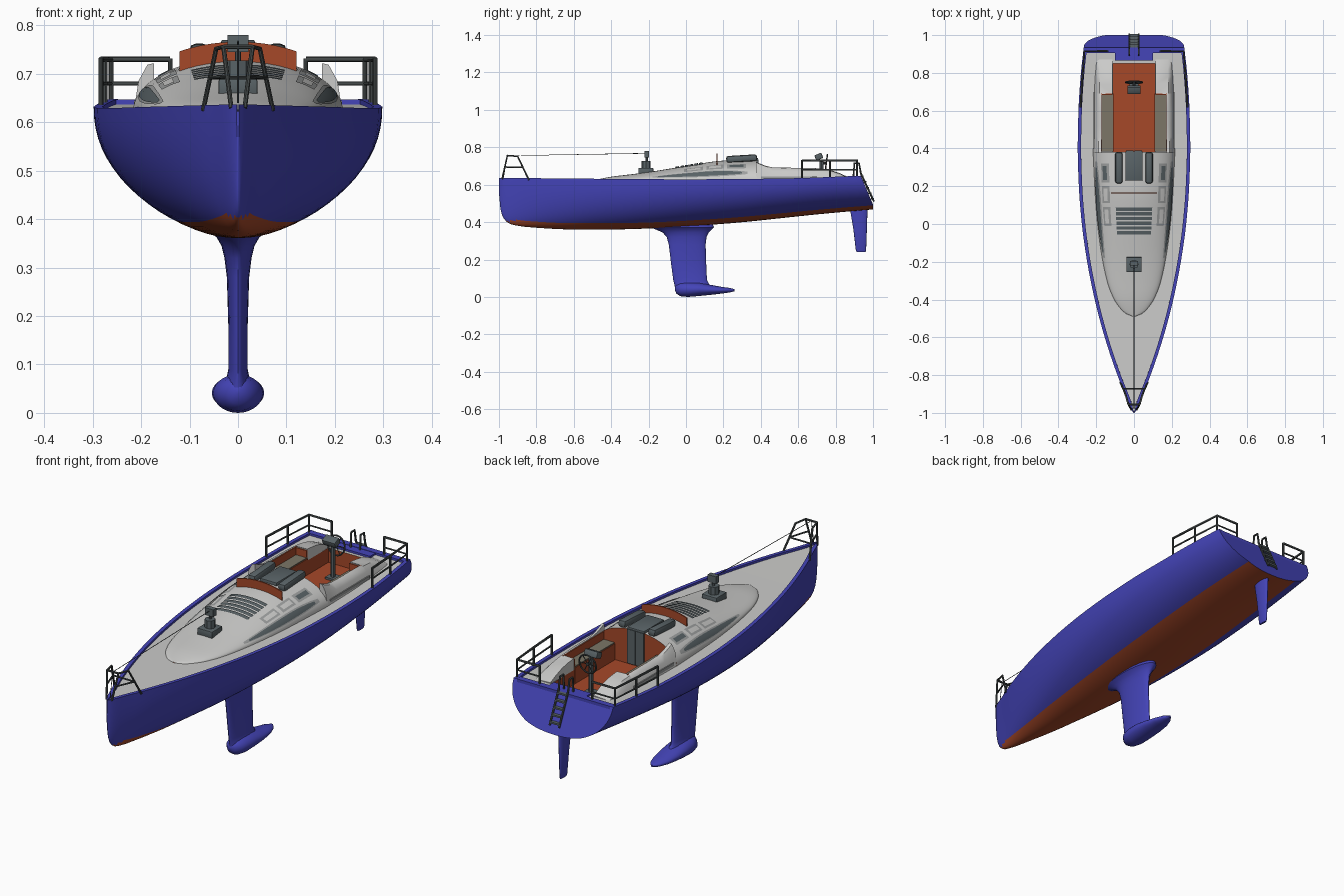
import bpy, bmesh, math
from mathutils import Vector, Matrix

if "Cube" in bpy.data.objects:
    bpy.data.objects.remove(bpy.data.objects["Cube"])

def mat(name, r, g, b):
    m = bpy.data.materials.new(name)
    m.diffuse_color = (r, g, b, 1)
    m.use_nodes = True
    m.node_tree.nodes["Principled BSDF"].inputs["Base Color"].default_value = m.diffuse_color
    return m

BLUE = mat("hull_blue", .058, .058, .48)
ORANGE = mat("burnt_orange", .38, .065, .022)
WHITE = mat("deck_grey_white", .60, .60, .59)
GREY = mat("fitting_grey", .10, .125, .135)
RAIL = mat("rail_dark_grey", .06, .07, .07)
FRAME = mat("window_frame_grey", .34, .35, .35)
TEAK = mat("seat_teak", .20, .18, .135)

def lookup(table, x):
    """Smooth interpolation through (x, value) pairs."""
    if x <= table[0][0]: return table[0][1]
    if x >= table[-1][0]: return table[-1][1]
    i = next(k for k in range(len(table) - 1) if table[k + 1][0] >= x)
    sl = lambda k: (table[k+1][1] - table[k][1]) / (table[k+1][0] - table[k][0])
    tang = lambda k: 0 if sl(k-1) * sl(k) <= 0 else 2 * sl(k-1) * sl(k) / (sl(k-1) + sl(k))
    (x0, v0), (x1, v1) = table[i], table[i + 1]
    m0 = tang(i) if i > 0 else sl(0)
    m1 = tang(i + 1) if i + 2 < len(table) else sl(i)
    d = x1 - x0
    t = (x - x0) / d
    return ((2*t**3 - 3*t*t + 1) * v0 + (t**3 - 2*t*t + t) * d * m0
            + (3*t*t - 2*t**3) * v1 + (t**3 - t*t) * d * m1)

def finish(name, bm, mats, smooth=True, face=None):
    bmesh.ops.remove_doubles(bm, verts=bm.verts, dist=1e-5)
    bmesh.ops.recalc_face_normals(bm, faces=bm.faces)
    if face is not None:  # open sheet: turn it towards the given direction
        if sum((f.normal * f.calc_area() for f in bm.faces), Vector()).dot(Vector(face)) < 0:
            bmesh.ops.reverse_faces(bm, faces=bm.faces)
    me = bpy.data.meshes.new(name)
    bm.to_mesh(me)
    bm.free()
    ob = bpy.data.objects.new(name, me)
    bpy.context.collection.objects.link(ob)
    for m in mats: me.materials.append(m)
    if smooth:
        bpy.ops.object.select_all(action='DESELECT')
        ob.select_set(True)
        bpy.context.view_layer.objects.active = ob
        bpy.ops.object.shade_smooth_by_angle(angle=math.radians(40))
    return ob

def loft(name, rows, mats, closed=False, caps=(0, 0), face=None, rule=None, cap_mat=0):
    """Skin rows of points; caps = close first/last row."""
    bm = bmesh.new()
    vs = [[bm.verts.new(p) for p in r] for r in rows]
    n = len(rows[0])
    for i in range(len(rows) - 1):
        for j in range(n if closed else n - 1):
            k = (j + 1) % n
            f = bm.faces.new((vs[i][j], vs[i][k], vs[i+1][k], vs[i+1][j]))
            if rule: f.material_index = rule(f.calc_center_median(), j)
    for on, r in zip(caps, (vs[0], vs[-1])):
        if on: bm.faces.new(r).material_index = cap_mat
    return finish(name, bm, mats, True, face)

def box(name, lo, hi, m, bevel=0.0, rot=0):
    bm = bmesh.new()
    c = (Vector(lo) + Vector(hi)) / 2
    s = Vector(hi) - Vector(lo)
    bmesh.ops.create_cube(bm, size=1, matrix=Matrix.Translation(c) @ Matrix.Rotation(rot, 4, 'X') @ Matrix.Diagonal((*s, 1)))
    if bevel: bmesh.ops.bevel(bm, geom=bm.edges[:], offset=bevel, segments=2, affect='EDGES', profile=.5)
    return finish(name, bm, [m], bool(bevel))

def tube(name, pts, r, m=RAIL, cyclic=False):
    cu = bpy.data.curves.new(name, 'CURVE')
    cu.dimensions, cu.bevel_depth, cu.bevel_resolution, cu.use_fill_caps = '3D', r, 2, True
    sp = cu.splines.new('POLY')
    sp.points.add(len(pts) - 1)
    for p, q in zip(sp.points, pts): p.co = (*q, 1)
    sp.use_cyclic_u = cyclic
    tmp = bpy.data.objects.new(name, cu)
    bpy.context.collection.objects.link(tmp)
    me = bpy.data.meshes.new_from_object(tmp.evaluated_get(bpy.context.evaluated_depsgraph_get()))
    bpy.data.objects.remove(tmp)
    bm = bmesh.new()
    bm.from_mesh(me)
    return finish(name, bm, [m])

# ---- hull: superellipse sections along the length, with toe rail lip
BEAM = [(-1, .003), (-.98, .016), (-.9, .048), (-.8, .088), (-.6, .155), (-.4, .208), (-.2, .248),
        (0, .276), (.2, .292), (.4, .298), (.6, .294), (.8, .281), (.935, .266)]
KEEL = [(-1, .56), (-.992, .47), (-.975, .42), (-.94, .39), (-.85, .374), (-.6, .361), (-.4, .361),
        (-.2, .366), (.2, .391), (.6, .431), (.935, .468)]
SHEER = [(-1, .637), (-.5, .632), (0, .629), (.5, .633), (.935, .648)]
beam = lambda y: lookup(BEAM, y)
sheer = lambda y: lookup(SHEER, y)
inner = lambda y: max(beam(y) - .018, beam(y) * .35)
deck_z = lambda y: sheer(y) - .01

def hull_row(y):
    b, zs, zk = beam(y), sheer(y), lookup(KEEL, y)
    rake = .066 * max(0, (y - .6) / .335) ** 2
    row = []
    for d in range(-90, 91, 5):
        a = math.radians(d)
        x = b * math.copysign(abs(math.sin(a)) ** .91, a)
        t = max(0, math.cos(a)) ** .91
        row.append((x, y + rake * min(1, t * 1.15), zs - (zs - zk) * t))
    q = inner(y)
    return [(-q, y, deck_z(y) - .005), (-q, y, zs)] + row + [(q, y, zs), (q, y, deck_z(y) - .005)]

ys = [-1, -.997, -.992, -.985, -.975, -.96, -.94] + [-.91 + 1.845 * i / 44 for i in range(45)]
loft("hull", [hull_row(y) for y in ys], [BLUE, ORANGE], caps=(1, 1),
     rule=lambda c, j: 1 if 14 <= j < 26 and (c.y > -.9 or c.z < .405) else 0)
box("stern_rim", (-.255, .905, .62), (.255, .934, .647), BLUE)

# ---- deck with an opening for the cockpit
bm = bmesh.new()
dy = [-.99 + 1.37 * i / 30 for i in range(31)] + [.38 + .47 * i / 10 for i in range(1, 11)] + [.92]
for y0, y1 in zip(dy, dy[1:]):
    cut = .379 < y0 < .84
    xs = lambda y: [-inner(y), -min(.112, inner(y) * .6), min(.112, inner(y) * .6), inner(y)]
    for k in range(3):
        if cut and k == 1: continue
        bm.faces.new([bm.verts.new((x, y, deck_z(y))) for x, y in
                      ((xs(y0)[k], y0), (xs(y0)[k+1], y0), (xs(y1)[k+1], y1), (xs(y1)[k], y1))])
finish("deck", bm, [WHITE], face=(0, 0, 1))

# ---- cabin trunk: half-ellipse sections, orange aft bulkhead
CAB_W = [(-.49, .004), (-.475, .042), (-.44, .078), (-.4, .105), (-.3, .143), (-.1, .181), (.1, .202), (.38, .217)]
CAB_H = [(-.49, .004), (-.4, .022), (-.3, .034), (-.2, .047), (0, .079), (.2, .108), (.38, .114)]
Z0 = .621
def cabin(y, deg, off=0.0):
    a = math.radians(deg)
    return ((lookup(CAB_W, y) + off) * math.cos(a), y, Z0 + (lookup(CAB_H, y) + off) * math.sin(a))
cy = [-.49, -.485, -.475, -.46, -.44] + [-.41 + .79 * i / 28 for i in range(29)]
loft("cabin", [[cabin(y, d) for d in range(0, 181, 6)] for y in cy], [WHITE, ORANGE], caps=(1, 1), cap_mat=1)

def patch(name, y0, y1, a0, a1, m, off=.003, lens=False):
    """Thin plate lying on the cabin surface."""
    rows = []
    for i in range(13):
        y = y0 + (y1 - y0) * i / 12
        k = math.sin(math.pi * (.04 + .92 * i / 12)) ** .5 if lens else 1
        mid, half = (a0 + a1) / 2, (a1 - a0) / 2 * k
        rows.append([cabin(y, mid - half + 2 * half * j / 10, off) for j in range(11)])
    d = math.radians((a0 + a1) / 2)
    loft(name, rows, [m], face=(math.cos(d), 0, math.sin(d)))

for side in (0, 1):
    ang = lambda a, b: (180 - b, 180 - a) if side else (a, b)
    tag = "right" if side == 0 else "left"
    patch(f"long_window_frame_{tag}", -.18, .33, *ang(12, 32), FRAME, .002, True)
    patch(f"long_window_{tag}", -.15, .30, *ang(15, 29), GREY, .004, True)
    for n, (p, q) in enumerate(((-.01, .09), (.11, .2), (.22, .32))):
        patch(f"upper_window_frame_{tag}_{n}", p, q, *ang(36, 52), FRAME, .002)
        patch(f"upper_window_{tag}_{n}", p + .012, q - .012, *ang(40, 48), WHITE if n < 2 else GREY, .004)
for i in range(6):  # slatted roof hatch
    patch(f"roof_hatch_slat_{i}", -.055 + .025 * i, -.037 + .025 * i, 62, 118, GREY, .005)

# ---- orange visor arch standing on the roof
rows = []
for d in range(54, 127, 4):
    x, _, z = cabin(.165, d)
    rows.append([(x, .162, z - .005), (x, .168, z - .005), (x, .168, z + .04), (x, .162, z + .04)])
loft("visor_arch", rows, [ORANGE], closed=True, caps=(1, 1))

# ---- companionway hatch, side rolls and door
box("sliding_hatch", (-.045, .23, .725), (.045, .385, .744), GREY, .004)
for s in (-1, 1):
    box("hatch_roll", (s * .08 - .02, .215, .722), (s * .08 + .02, .38, .758), GREY, .012, .06)
for s in (-1, 1):
    box("cabin_door", (s * .0225 - .021, .38, .57), (s * .0225 + .021, .388, .735), GREY)

# ---- cockpit well (open box), seats and coamings
bm = bmesh.new()
bmesh.ops.create_cube(bm, size=1, matrix=Matrix.Translation((0, .615, .6)) @ Matrix.Diagonal((.224, .47, .07, 1)))
bmesh.ops.delete(bm, geom=[f for f in bm.faces if f.calc_center_median().z > .63], context='FACES')
finish("cockpit_well", bm, [ORANGE], False, (0, 0, 1))
COAM = [(.375, .722), (.41, .707), (.46, .693), (.7, .688), (.78, .676), (.87, .64)]
for s in (-1, 1):
    box("cockpit_seat", (s * .142 - .03, .385, .62), (s * .142 + .03, .69, .65), TEAK)
    box("seat_front", (s * .112 - .003, .385, .57), (s * .112 + .003, .69, .645), ORANGE)
    box("seat_back", (s * .172 - .003, .385, .64), (s * .172 + .003, .692, .688), ORANGE)
    box("seat_end", (s * .143 - .03, .684, .64), (s * .143 + .03, .69, .684), ORANGE)
    rows = []
    for y in (.375, .40, .43, .46, .52, .6, .688, .692, .74, .78, .82, .87):
        h, xi = lookup(COAM, y), .173 if y < .69 else .115
        w = .217 - .01 * max(0, (y - .6) / .27)
        rows.append([(s * x, y, z) for x, z in ((xi, .615), (xi, h), (w - .03, h - .003),
                                               (w - .012, h - .35 * (h - .62)), (w, .615))])
    loft("coaming", rows, [WHITE], closed=True, caps=(1, 1))
    box("coaming_trim", (s * .212 - .003, .4, .63), (s * .212 + .003, .7, .645), FRAME)
box("stern_locker", (-.1, .865, .632), (.1, .905, .645), BLUE)

# ---- steering pedestal and wheel
box("pedestal_base", (-.025, .70, .565), (.025, .75, .575), GREY)
tube("pedestal", [(0, .725, .57), (0, .725, .735)], .011, GREY)
box("instrument_box", (-.035, .69, .735), (.035, .73, .765), GREY, .004, .4)
ring = [(.045 * math.cos(t * math.pi / 12), .75 + .006 * math.sin(t * math.pi / 12),
         .715 + .045 * math.sin(t * math.pi / 12)) for t in range(24)]
tube("steering_wheel", ring, .004, RAIL, True)
for k in range(0, 24, 4):
    tube("wheel_spoke", [(0, .75, .715), ring[k]], .002)
tube("wheel_hub", [(0, .72, .715), (0, .755, .715)], .007)

# ---- mast foot and forestay
box("mast_step", (-.04, -.255, .655), (.04, -.175, .690), GREY, .004)
tube("mast_collar", [(0, -.213, .68), (0, -.213, .728)], .024, GREY)
tube("mast_post", [(0, -.21, .72), (0, -.21, .76)], .006, GREY)
box("mast_head", (-.022, -.221, .745), (.022, -.197, .780), GREY)
tube("forestay", [(0, -.975, .64), (0, -.957, .755), (0, -.21, .768)], .0016)

# ---- bow pulpit and stern rails
for s in (-1, 1):
    tube("pulpit_side", [(s * .072, -.84, .625), (s * .045, -.90, .752), (s * .03, -.955, .756),
                         (s * .014, -.983, .63)], .005)
    tube("pulpit_mid_bar", [(s * .058, -.872, .692), (s * .022, -.968, .695)], .004)
    path = [(.283, .62), (.274, .77), (.262, .915), (.14, .915)]
    for z, r in ((.73, .0055), (.68, .004)):
        tube("stern_rail", [(s * x, y, z) for x, y in path], r)
    for x, y in path:
        tube("stern_rail_post", [(s * x, y, .63), (s * x, y, .732)], .005)
tube("pulpit_front_bar", [(-.03, -.955, .756), (.03, -.955, .756)], .005)
tube("pulpit_cross_bar", [(-.058, -.872, .692), (.058, -.872, .692)], .004)

# ---- boarding ladder down the raked transom
step = lambda t: (.915 + .07 * t + .02, .66 - .15 * t)
for s in (-1, 1):
    tube("ladder_side", [(s * .025, .895, .64), (s * .025, .90, .715), (s * .025, .925, .715),
                         (s * .025, *step(0)), (s * .025, *step(1))], .005)
for i in range(5):
    y, z = step(.1 + .2 * i)
    box("ladder_step", (-.025, y - .008, z - .004), (.025, y + .008, z + .004), GREY)

# ---- keel fin, bulb and rudder
def oval(n=28): return [(math.cos(2 * math.pi * k / n), math.sin(2 * math.pi * k / n)) for k in range(n)]
def fin(name, table):  # rows of z, leading y, trailing y, half thickness
    loft(name, [[(th * s, (a + b) / 2 + (b - a) / 2 * c, z) for c, s in oval()] for z, a, b, th in table],
         [BLUE], closed=True, caps=(1, 1))
fin("keel_fin", [(.395, -.17, .14, .05), (.372, -.19, .15, .055), (.362, -.165, .138, .044), (.345, -.125, .122, .034),
                 (.32, -.103, .11, .028), (.28, -.092, .105, .023), (.18, -.08, .108, .02), (.09, -.068, .112, .02),
                 (.07, -.063, .122, .024), (.045, -.058, .14, .036)])
bulb = [(-.06, .004, .006, .045), (-.052, .022, .024, .042), (-.03, .041, .036, .04), (.01, .051, .04, .04),
        (.07, .054, .036, .041), (.13, .051, .027, .038), (.19, .042, .018, .036), (.235, .026, .012, .036), (.26, .006, .005, .036)]
loft("keel_bulb", [[(w * c, y, z + h * s) for c, s in oval()] for y, w, h, z in bulb], [BLUE], closed=True, caps=(1, 1))
fin("rudder", [(.49, .875, .972, .016), (.45, .88, .97, .015), (.36, .895, .967, .012), (.25, .908, .963, .008), (.24, .912, .96, .005)])
